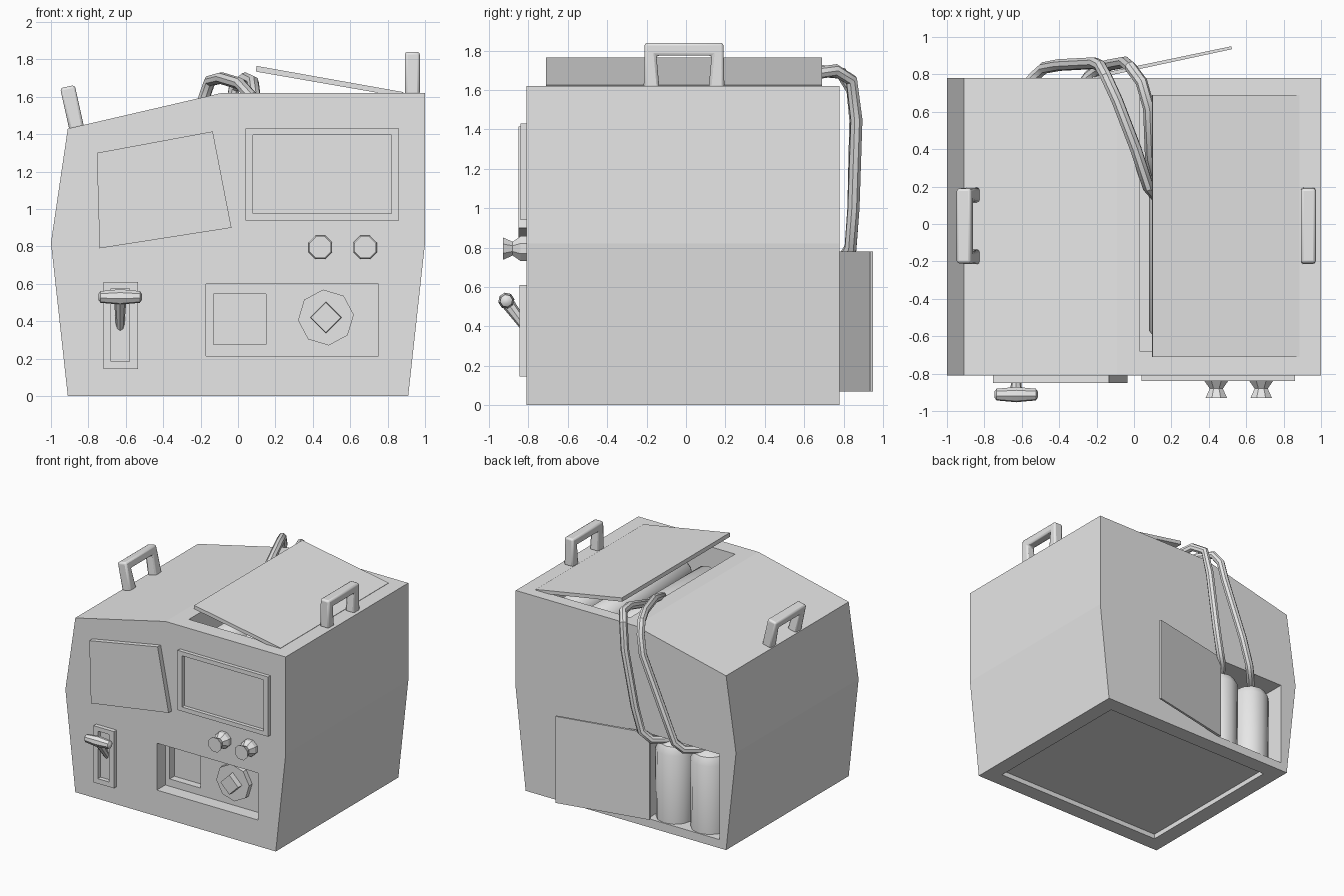
import bpy, bmesh, math
from mathutils import Vector

if "Cube" in bpy.data.objects:
    bpy.data.objects.remove(bpy.data.objects["Cube"])

grey = bpy.data.materials.new("light grey casing")
grey.diffuse_color = (0.8, 0.8, 0.8, 1)
grey.use_nodes = True
grey.node_tree.nodes["Principled BSDF"].inputs["Base Color"].default_value = grey.diffuse_color


def finish(name, bm, smooth=False):
    bmesh.ops.recalc_face_normals(bm, faces=bm.faces[:])
    me = bpy.data.meshes.new(name)
    bm.to_mesh(me)
    bm.free()
    me.materials.append(grey)
    ob = bpy.data.objects.new(name, me)
    bpy.context.collection.objects.link(ob)
    if smooth:
        shade(ob)
    return ob


def select(ob):
    bpy.ops.object.select_all(action='DESELECT')
    ob.select_set(True)
    bpy.context.view_layer.objects.active = ob


def shade(ob):
    select(ob)
    bpy.ops.object.shade_smooth_by_angle(angle=math.radians(40))


def place(axis, u, v, w):
    return {'x': (w, u, v), 'y': (u, w, v), 'z': (u, v, w)}[axis]


def prism(name, pts, axis, a, b):
    """Extrude a flat profile along one axis from a to b."""
    bm = bmesh.new()
    lo = [bm.verts.new(place(axis, u, v, a)) for u, v in pts]
    hi = [bm.verts.new(place(axis, u, v, b)) for u, v in pts]
    bm.faces.new(lo)
    bm.faces.new(hi)
    n = len(pts)
    for i in range(n):
        j = (i + 1) % n
        bm.faces.new((lo[i], lo[j], hi[j], hi[i]))
    return finish(name, bm)


def rect(u0, u1, v0, v1):
    return [(u0, v0), (u1, v0), (u1, v1), (u0, v1)]


def frame(name, outer, inner, y0, y1):
    """Rectangular ring standing on the front face."""
    bm = bmesh.new()
    loops = [[bm.verts.new((u, y, v)) for u, v in rect(*r)]
             for r, y in ((outer, y1), (outer, y0), (inner, y0), (inner, y1))]
    for k in range(4):
        p, q = loops[k], loops[(k + 1) % 4]
        for i in range(4):
            j = (i + 1) % 4
            bm.faces.new((p[i], p[j], q[j], q[i]))
    return finish(name, bm)


def lathe(name, prof, n, loc, direction, twist=0, smooth=False):
    """Turn (radius, height) pairs about a direction."""
    bm = bmesh.new()
    q = Vector(direction).to_track_quat('Z', 'Y')
    rings = []
    for r, h in prof:
        ring = []
        for i in range(n):
            t = 2 * math.pi * i / n + twist
            ring.append(bm.verts.new(Vector(loc) + q @ Vector((r * math.cos(t), r * math.sin(t), h))))
        rings.append(ring)
    for p, s in zip(rings, rings[1:]):
        for i in range(n):
            j = (i + 1) % n
            bm.faces.new((p[i], p[j], s[j], s[i]))
    bm.faces.new(rings[0])
    bm.faces.new(rings[-1])
    return finish(name, bm, smooth)


def hose(name, pts, r=0.032):
    cu = bpy.data.curves.new(name, 'CURVE')
    cu.dimensions = '3D'
    cu.bevel_depth = r
    cu.bevel_resolution = 2
    cu.use_fill_caps = True
    sp = cu.splines.new('POLY')
    sp.points.add(len(pts) - 1)
    for p, c in zip(sp.points, pts):
        p.co = (*c, 1)
    cu.materials.append(grey)
    ob = bpy.data.objects.new(name, cu)
    bpy.context.collection.objects.link(ob)
    select(ob)
    bpy.ops.object.convert(target='MESH')
    shade(bpy.context.view_layer.objects.active)


# Casing with pockets cut into it
body = prism("casing", [(-0.91, 0), (0.91, 0), (1, 0.82), (1, 1.62), (-0.09, 1.62),
                        (-0.91, 1.43), (-1, 0.82)], 'y', -0.81, 0.78)
pockets = [
    (rect(0.03, 0.86, -0.68, 0.68), 'z', 1.2, 1.8),      # under the lid
    (rect(-0.85, -0.2, 0.07, 0.77), 'y', 0.45, 0.9),     # rear tank bay
    (rect(-0.17, 0.75, 0.215, 0.6), 'y', -0.9, -0.70),   # lower front panel
    (rect(-0.13, 0.15, 0.275, 0.545), 'y', -0.75, -0.64),  # small window
    (rect(-0.78, 0.78, -0.68, 0.65), 'z', -0.1, 0.04),   # underside
]
for p in pockets:
    cut = prism("cutter", *p)
    cut.hide_render = True
    m = body.modifiers.new("cut", 'BOOLEAN')
    m.object = cut
    m.operation = 'DIFFERENCE'
    m.solver = 'EXACT'
    select(body)
    bpy.ops.object.modifier_apply(modifier=m.name)
    bpy.data.objects.remove(cut)

# Raised lid and open rear door
prism("lid", [(0.095, 1.735), (0.10, 1.765), (0.885, 1.625), (0.87, 1.6)], 'y', -0.71, 0.69)
prism("rear_door", [(-0.22, 0.775), (0.525, 0.935), (0.52, 0.95), (-0.225, 0.795)], 'z', 0.07, 0.78)

# Carry handles
for name, x, z, tilt in (("right_handle", 0.932, 1.61, 0), ("left_handle", -0.862, 1.43, -0.22)):
    h = prism(name, [(-0.205, 0), (-0.2, 0.23), (0.2, 0.23), (0.205, 0), (0.125, 0),
                     (0.14, 0.165), (-0.14, 0.165), (-0.125, 0)], 'x', -0.04, 0.04)
    h.location = (x, -0.01, z)
    h.rotation_euler = (0, tilt, 0)
    b = h.modifiers.new("bevel", 'BEVEL')
    b.width = 0.014
    b.segments = 2
    shade(h)

# Front plates and frames
prism("slanted_panel", [(-0.755, 1.30), (-0.135, 1.415), (-0.035, 0.90), (-0.74, 0.79)], 'y', -0.85, -0.80)
frame("screen_frame", (0.04, 0.86, 0.94, 1.43), (0.08, 0.82, 0.975, 1.395), -0.84, -0.805)
frame("lever_frame", (-0.72, -0.535, 0.145, 0.61), (-0.68, -0.58, 0.185, 0.575), -0.845, -0.805)

# Lever with cross grip
lathe("lever_stem", [(0.022, 0), (0.026, 0.08), (0.034, 0.2)], 8, (-0.63, -0.79, 0.36), (0, -0.12, 0.165), 0, True)
lathe("lever_grip", [(0.015, -0.117), (0.032, -0.105), (0.036, -0.06), (0.042, 0), (0.036, 0.06),
                     (0.032, 0.105), (0.015, 0.117)], 8, (-0.63, -0.912, 0.53), (1, 0, 0), 0.2, True)

# Small knobs and the large valve
for i, x in enumerate((0.44, 0.68)):
    lathe("knob_%d" % (i + 1), [(0.068, 0), (0.068, 0.035), (0.038, 0.075), (0.062, 0.125)], 8,
          (x, -0.805, 0.795), (0, -1, 0), math.pi / 8)
lathe("valve_disc", [(0.15, 0), (0.15, 0.05)], 8, (0.47, -0.69, 0.42), (0, -1, 0), 0.1)
lathe("valve_peg", [(0.085, 0), (0.08, 0.05)], 4, (0.47, -0.735, 0.42), (0, -1, 0))

# Upright tanks in the rear bay, lying cylinders under the lid
for i, x in enumerate((-0.345, -0.66)):
    lathe("tank_%d" % (i + 1), [(0.145, 0.06), (0.15, 0.63), (0.12, 0.69), (0.05, 0.72)], 12,
          (x, 0.63, 0), (0, 0, 1), 0, True)
for i, x in enumerate((0.2, 0.46, 0.72)):
    lathe("inner_cylinder_%d" % (i + 1), [(0.08, -0.62), (0.12, -0.57), (0.12, 0.57), (0.08, 0.62)], 12,
          (x, 0, 1.4), (0, 1, 0), 0, True)

# Hoses from the lid over the back edge to the tanks
hose("long_hose", [(0.12, 0.15, 1.45), (0.075, 0.2, 1.60), (0.01, 0.4, 1.67), (-0.09, 0.66, 1.70),
                   (-0.15, 0.79, 1.685), (-0.18, 0.845, 1.60), (-0.21, 0.86, 1.45), (-0.4, 0.85, 1.0),
                   (-0.48, 0.835, 0.79), (-0.53, 0.79, 0.73), (-0.65, 0.65, 0.71)])
hose("short_hose", [(0.12, 0.25, 1.45), (0.09, 0.36, 1.60), (0.08, 0.62, 1.68), (0.04, 0.76, 1.70),
                    (-0.02, 0.84, 1.65), (-0.05, 0.865, 1.45), (-0.13, 0.85, 1.0),
                    (-0.18, 0.835, 0.80), (-0.24, 0.79, 0.73), (-0.34, 0.65, 0.71)])
